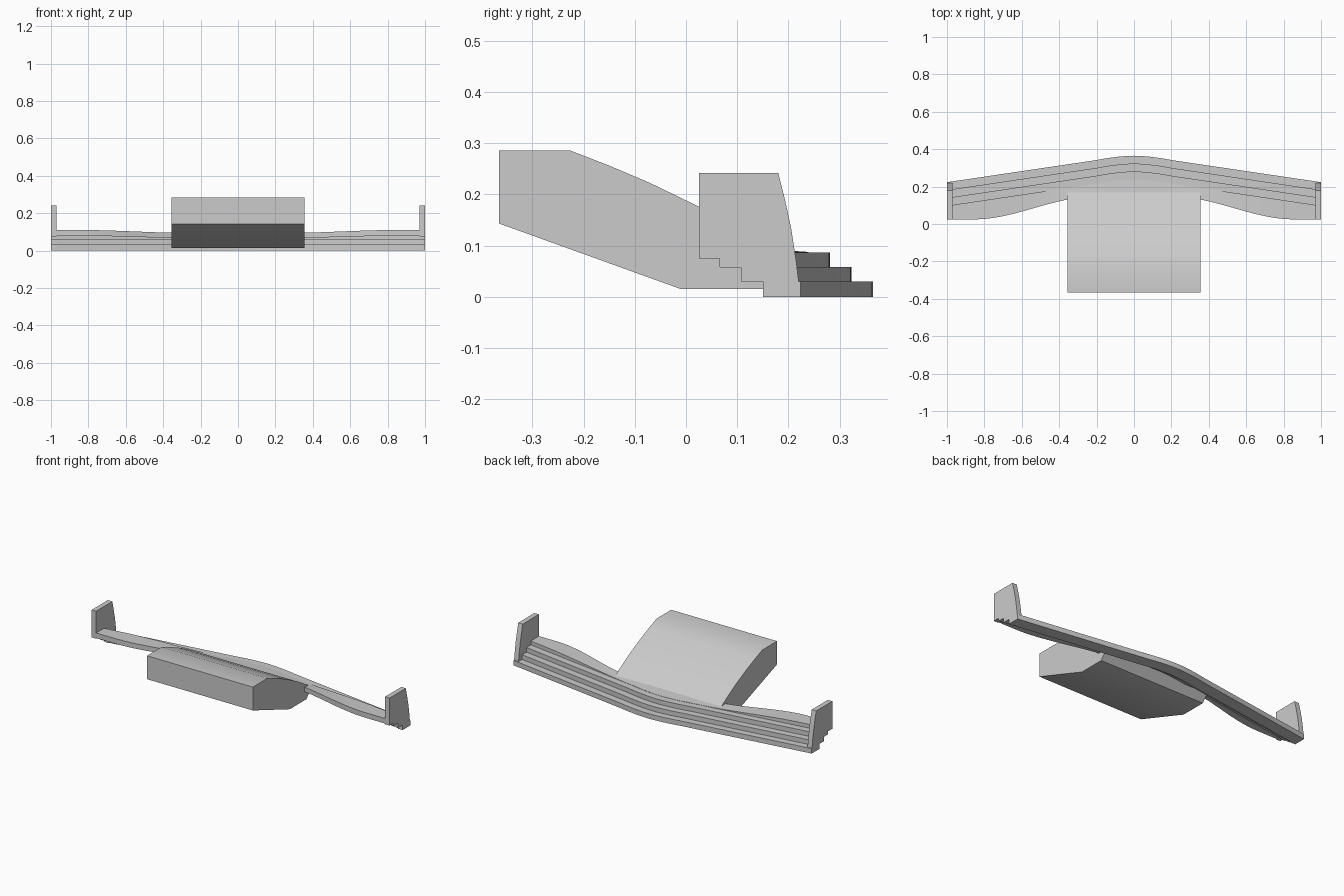
import bpy, bmesh, math

cube = bpy.data.objects.get("Cube")
if cube:
    bpy.data.objects.remove(cube, do_unlink=True)

grey = bpy.data.materials.new("plain_grey")
grey.use_nodes = True
GREY = (0.6, 0.6, 0.6, 1)
grey.diffuse_color = GREY
next(n for n in grey.node_tree.nodes
     if n.type == 'BSDF_PRINCIPLED').inputs["Base Color"].default_value = GREY


def loft(name, rings):
    """Skin a row of matching (x, y, z) rings and cap both ends."""
    bm = bmesh.new()
    loops = [[bm.verts.new(p) for p in ring] for ring in rings]
    for a, b in zip(loops, loops[1:]):
        for i in range(len(a)):
            j = (i + 1) % len(a)
            bm.faces.new((a[i], a[j], b[j], b[i]))
    bm.faces.new(loops[0])
    bm.faces.new(loops[-1])
    bmesh.ops.recalc_face_normals(bm, faces=bm.faces)
    mesh = bpy.data.meshes.new(name)
    bm.to_mesh(mesh)
    bm.free()
    mesh.materials.append(grey)
    obj = bpy.data.objects.new(name, mesh)
    bpy.context.collection.objects.link(obj)
    bpy.ops.object.select_all(action='DESELECT')
    obj.select_set(True)
    bpy.context.view_layer.objects.active = obj
    bpy.ops.object.shade_smooth_by_angle(angle=math.radians(25))
    return obj


def prism(name, profile, x0, x1):
    return loft(name, [[(x, y, z) for y, z in profile] for x in (x0, x1)])


def ease(t):
    t = max(0.0, min(1.0, t))
    return t * t * (3 - 2 * t)


def rear_edge(x):
    """Swept back edge with a rounded middle."""
    a = abs(x)
    if a > 0.2:
        return 0.2235 + (1 - a) * 0.148
    return 0.365 - 0.023 * (a / 0.2) ** 1.7


def flap_front(x):
    return 0.145 - 0.12 * ease((abs(x) - 0.22) / 0.63)


STATIONS = [i / 40 for i in range(-40, 41)]
STEP, CHORD = 0.042, 0.073

# Stepped wing planes
levels = [0, 0.03, 0.058, 0.086]
for i, part in enumerate(("lower", "middle", "upper")):
    rings = []
    for x in STATIONS:
        back = rear_edge(x) - i * STEP
        front = back - CHORD
        lo, hi = levels[i], levels[i + 1]
        if i == 2:
            lo -= 0.001
        rings.append([(x, front, lo), (x, back, lo), (x, back, hi), (x, front, hi)])
    loft(part + "_wing_plane", rings)

# Top flap, rising and widening towards the tips
rings = []
for x in STATIONS:
    back = rear_edge(x) - 3 * STEP
    front = flap_front(x)
    rise = ease((abs(x) - 0.25) / 0.6)
    top_front = 0.094 + 0.016 * rise
    top_back = 0.0875 + 0.0215 * rise
    low = 0.067 + 0.012 * rise
    rings.append([(x, front, low), (x, back, low), (x, back, top_back), (x, front, top_front)])
loft("top_flap", rings)

# Wedge nose
nose = [(-0.365, 0.143), (-0.365, 0.285), (-0.225, 0.285), (-0.15, 0.256),
        (-0.07, 0.222), (0.025, 0.176), (0.11, 0.128), (0.2, 0.072),
        (0.15, 0.015), (-0.01, 0.015)]
prism("nose", nose, -0.355, 0.355)

# Endplates with a stepped lower edge
plate = [(0.025, 0.242), (0.18, 0.242), (0.193, 0.19), (0.205, 0.135),
         (0.215, 0.07), (0.2235, 0), (0.15, 0), (0.15, 0.03), (0.107, 0.03),
         (0.107, 0.058), (0.065, 0.058), (0.065, 0.075), (0.025, 0.075)]
for side, s in (("left", 1), ("right", -1)):
    prism(side + "_endplate", plate, s * 0.97, s)
